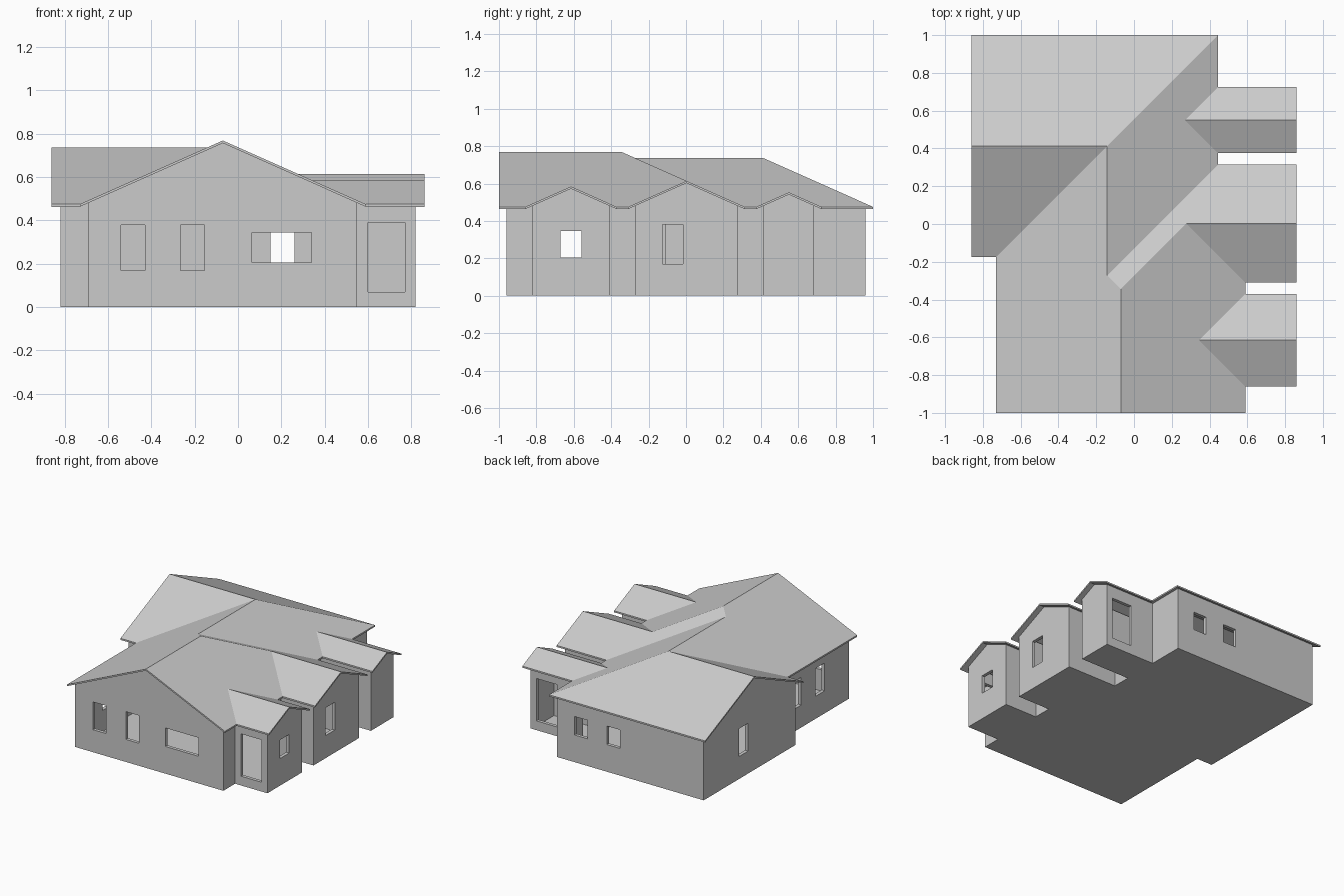
import bpy, bmesh
from mathutils import Vector

if "Cube" in bpy.data.objects:
    bpy.data.objects.remove(bpy.data.objects["Cube"])

SLOPE, EAVE, ROOF_T, WALL_T, OVER = 0.445, 0.475, 0.012, 0.025, 0.04


def finish(bm, name):
    bmesh.ops.recalc_face_normals(bm, faces=bm.faces)
    me = bpy.data.meshes.new(name)
    bm.to_mesh(me)
    bm.free()
    ob = bpy.data.objects.new(name, me)
    bpy.context.collection.objects.link(ob)
    return ob


def thicken(bm, offset):
    r = bmesh.ops.extrude_face_region(bm, geom=bm.faces[:], use_keep_orig=True)
    vs = [g for g in r['geom'] if isinstance(g, bmesh.types.BMVert)]
    bmesh.ops.translate(bm, verts=vs, vec=offset)


# Roof: plan points (x, y, distance in from the eave); height follows one pitch
plan = {
    # main front gable
    'a': [(-.73, -1, 0), (-.07, -1, .66), (.59, -1, 0)],
    # side gables, front to back
    'b': [(.59, -.86, 0), (.86, -.86, 0), (.86, -.615, .245), (.86, -.37, 0), (.59, -.37, 0), (.345, -.615, .245)],
    'c': [(.59, -.31, 0), (.86, -.31, 0), (.86, .0025, .3125), (.86, .315, 0), (.445, .315, 0), (.2775, .0025, .3125)],
    # inner ridge ends
    'd': [(-.1425, -.2725, .5875), (-.07, -.345, .66)],
    'e': [(.445, .375, 0), (.86, .375, 0), (.86, .55, .175), (.86, .725, 0), (.445, .725, 0), (.27, .55, .175)],
    # rear wing
    'f': [(.445, 1, 0), (-.86, 1, 0), (-.86, .4125, .5875), (-.86, -.175, 0), (-.73, -.175, 0), (-.1425, .4125, .5875)],
}
slopes = ["a0 a1 d1 d0 f5 f4", "a1 a2 b0 b5 b4 c0 c5 d1",
          "b0 b1 b2 b5", "b5 b2 b3 b4",
          "c0 c1 c2 c5", "d1 c5 c2 c3 c4 d0",
          "d0 c4 e0 e5 e4 f0 f5",
          "e0 e1 e2 e5", "e5 e2 e3 e4",
          "f0 f1 f2 f5", "f2 f3 f4 f5"]
bm = bmesh.new()
v = {k + str(i): bm.verts.new((x, y, EAVE + SLOPE * d))
     for k, pts in plan.items() for i, (x, y, d) in enumerate(pts)}
for s in slopes:
    bm.faces.new([v[n] for n in s.split()])
thicken(bm, (0, 0, -ROOF_T))
finish(bm, "roof")

# Wall footprint, counter-clockwise from front left
foot = [(-.69, -.96), (.55, -.96), (.55, -.82), (.82, -.82), (.82, -.41), (.55, -.41),
        (.55, -.27), (.82, -.27), (.82, .275), (.405, .275), (.405, .415), (.82, .415),
        (.82, .685), (.405, .685), (.405, .96), (-.82, .96), (-.82, -.135), (-.69, -.135)]
gables = {0, 3, 7, 11, 15}
TALL, SMALL, DOOR = (.17, .38), (.205, .345), (.07, .39)
# openings per wall: start, end along the wall axis, and sill/head heights
openings = {
    0: [(-.54, -.43, TALL), (-.265, -.155, TALL), (.065, .34, SMALL)],
    2: [(.60, .77, DOOR)],
    3: [(-.67, -.56, SMALL)],
    7: [(-.125, -.015, TALL)],
    12: [(.60, .77, DOOR)],
    14: [(.15, .26, SMALL), (-.12, -.01, SMALL)],
    15: [(.43, .54, TALL)],
    17: [(-.67, -.56, TALL), (-.39, -.28, TALL)],
}


def wall_panel(i):
    p, q = Vector(foot[i]), Vector(foot[(i + 1) % len(foot)])
    d = q - p
    axis = 0 if abs(d.x) > abs(d.y) else 1
    top = EAVE - ROOF_T + SLOPE * OVER
    at = lambda t, z: (t, p.y, z) if axis == 0 else (p.x, t, z)
    s, e = p[axis], q[axis]
    loop = [at(s, 0), at(e, 0), at(e, top)]
    if i in gables:
        loop.append(at((s + e) / 2, top + SLOPE * d.length / 2))
    loop.append(at(s, top))
    loops = [loop]
    for lo, hi, (z0, z1) in openings.get(i, []):
        loops.append([at(lo, z0), at(hi, z0), at(hi, z1), at(lo, z1)])
    bm = bmesh.new()
    edges = []
    for lp in loops:
        vs = [bm.verts.new(c) for c in lp]
        edges += [bm.edges.new((vs[k], vs[(k + 1) % len(vs)])) for k in range(len(vs))]
    n = d.normalized()
    inward = Vector((-n.y, n.x, 0))
    bmesh.ops.triangle_fill(bm, use_beauty=True, edges=edges, normal=-inward)
    thicken(bm, inward * WALL_T)
    finish(bm, "wall_%02d" % i)


for i in range(len(foot)):
    wall_panel(i)

# Floor slab
bm = bmesh.new()
bm.faces.new([bm.verts.new((x, y, 0)) for x, y in foot])
thicken(bm, (0, 0, .01))
finish(bm, "floor")
